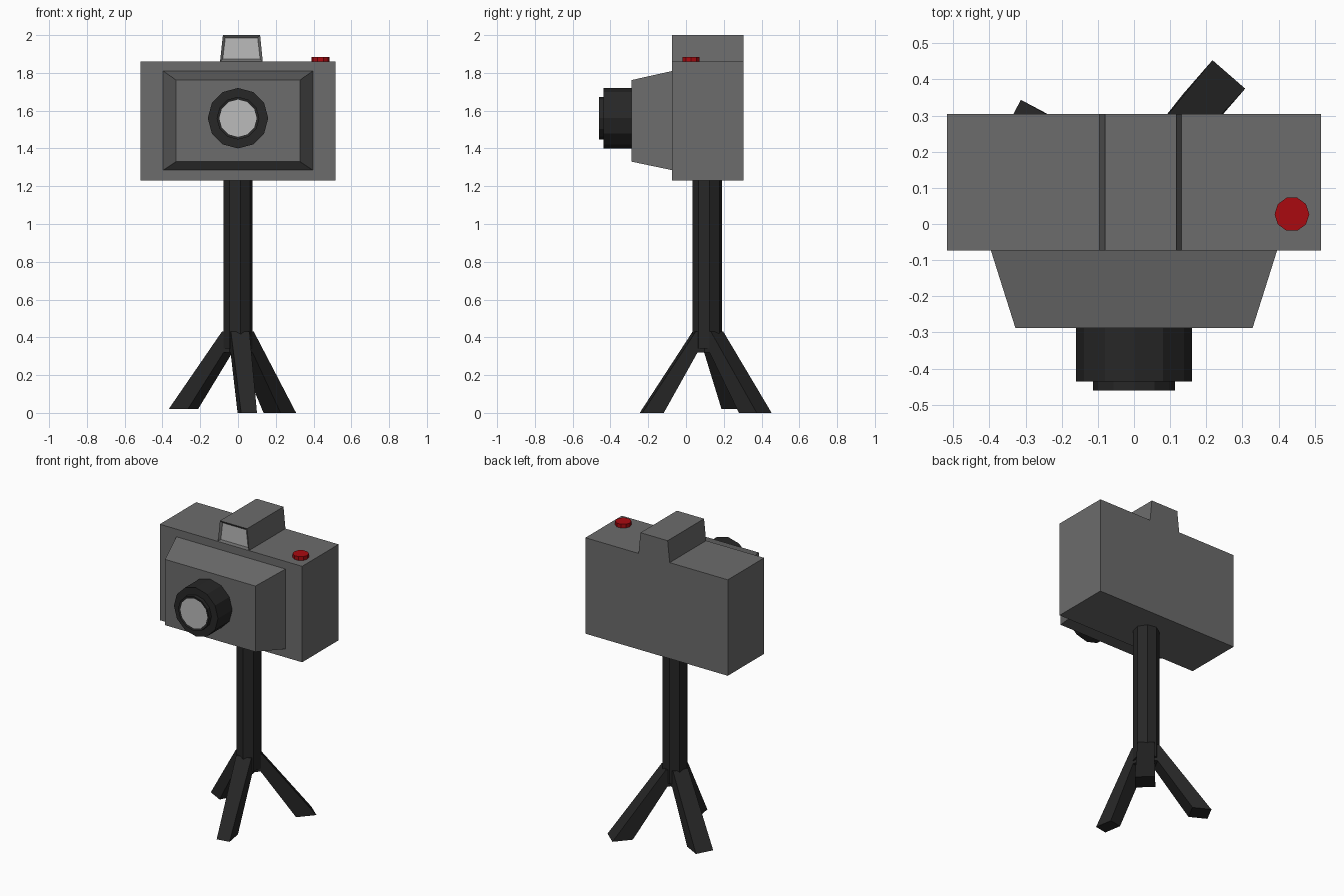
import bpy, bmesh
from math import sin, cos, pi, radians
from mathutils import Vector

if "Cube" in bpy.data.objects:
    bpy.data.objects.remove(bpy.data.objects["Cube"])


def material(name, r, g, b):
    m = bpy.data.materials.new(name)
    m.diffuse_color = (r, g, b, 1)
    m.use_nodes = True
    m.node_tree.nodes["Principled BSDF"].inputs["Base Color"].default_value = m.diffuse_color
    return m


GREY = material("body_grey", 0.15, 0.15, 0.15)
DARK = material("dark_plastic", 0.02, 0.02, 0.02)
GLASS = material("pale_glass", 0.5, 0.5, 0.5)
RED = material("button_red", 0.4, 0.003, 0.005)


def loft(name, rings, mat, window=None):
    """Skin matching rings of points; optionally inset the last cap as glass."""
    bm = bmesh.new()
    loops = [[bm.verts.new(p) for p in ring] for ring in rings]
    for a, b in zip(loops, loops[1:]):
        for i in range(len(a)):
            j = (i + 1) % len(a)
            bm.faces.new((a[i], a[j], b[j], b[i]))
    bm.faces.new(loops[0])
    cap = bm.faces.new(loops[-1])
    bmesh.ops.recalc_face_normals(bm, faces=bm.faces)
    if window:
        bmesh.ops.inset_region(bm, faces=[cap], thickness=window[0], depth=-window[1])
        cap.material_index = 1
    me = bpy.data.meshes.new(name)
    bm.to_mesh(me)
    bm.free()
    me.materials.append(mat)
    if window:
        me.materials.append(GLASS)
    ob = bpy.data.objects.new(name, me)
    bpy.context.collection.objects.link(ob)
    return ob


def rect(x0, x1, z0, z1, y, x2=None, x3=None):
    """Rectangle (or trapezoid with top x2..x3) facing the front."""
    return [(x0, y, z0), (x1, y, z0),
            (x1 if x3 is None else x3, y, z1), (x0 if x2 is None else x2, y, z1)]


def circle(n, r, centre, axis, start=0):
    pts = []
    for i in range(n):
        a = start + 2 * pi * i / n
        off = (r * cos(a), r * sin(a), 0) if axis == 'z' else (r * cos(a), 0, r * sin(a))
        pts.append(Vector(centre) + Vector(off))
    return pts


# Camera body, viewfinder hump and tapered front plate
loft("camera_body", [rect(-0.517, 0.517, 1.23, 1.86, y) for y in (0.305, -0.073)], GREY)
loft("viewfinder", [rect(-0.095, 0.131, 1.86, 2.0, y, -0.08, 0.117) for y in (0.305, -0.073)],
     GREY, window=(0.019, 0.01))
loft("front_plate", [rect(-0.396, 0.396, 1.285, 1.81, -0.073),
                     rect(-0.328, 0.328, 1.33, 1.762, -0.288)], GREY)

# Lens barrel with a narrower rim holding the glass
loft("lens_barrel", [circle(12, r, (0, y, 1.56), 'y')
                     for r, y in ((0.16, -0.288), (0.16, -0.436), (0.113, -0.436), (0.113, -0.461))],
     DARK, window=(0.014, 0.003))

# Shutter button
loft("shutter_button", [circle(10, 0.048, (0.437, 0.027, z), 'z') for z in (1.86, 1.885)], RED)

# Tripod column
HUB = Vector((0, 0.112, 0))
loft("tripod_column", [circle(8, 0.079, HUB + Vector((0, 0, z)), 'z', radians(10))
                       for z in (0.34, 1.23)], DARK)

# Splayed legs: direction, inner and outer foot reach, foot height, foot width
for label, angle, inner, outer, foot, width in (
        ("front", -80.5, 0.24, 0.355, 0.0, 0.085),
        ("left", 152, 0.27, 0.385, 0.02, 0.115),
        ("right", 49, 0.275, 0.40, 0.0, 0.12)):
    a = radians(angle)
    out, side = Vector((cos(a), sin(a), 0)), Vector((-sin(a), cos(a), 0))
    profile = ((0.0, 0.43, 0.05), (0.07, 0.43, 0.05), (outer, foot, width / 2),
               (inner, foot, width / 2), (0.06, 0.32, 0.05), (0.0, 0.32, 0.05))
    loft(label + "_leg", [[HUB + out * r + side * w * s + Vector((0, 0, z))
                           for r, z, w in profile] for s in (-1, 1)], DARK)
